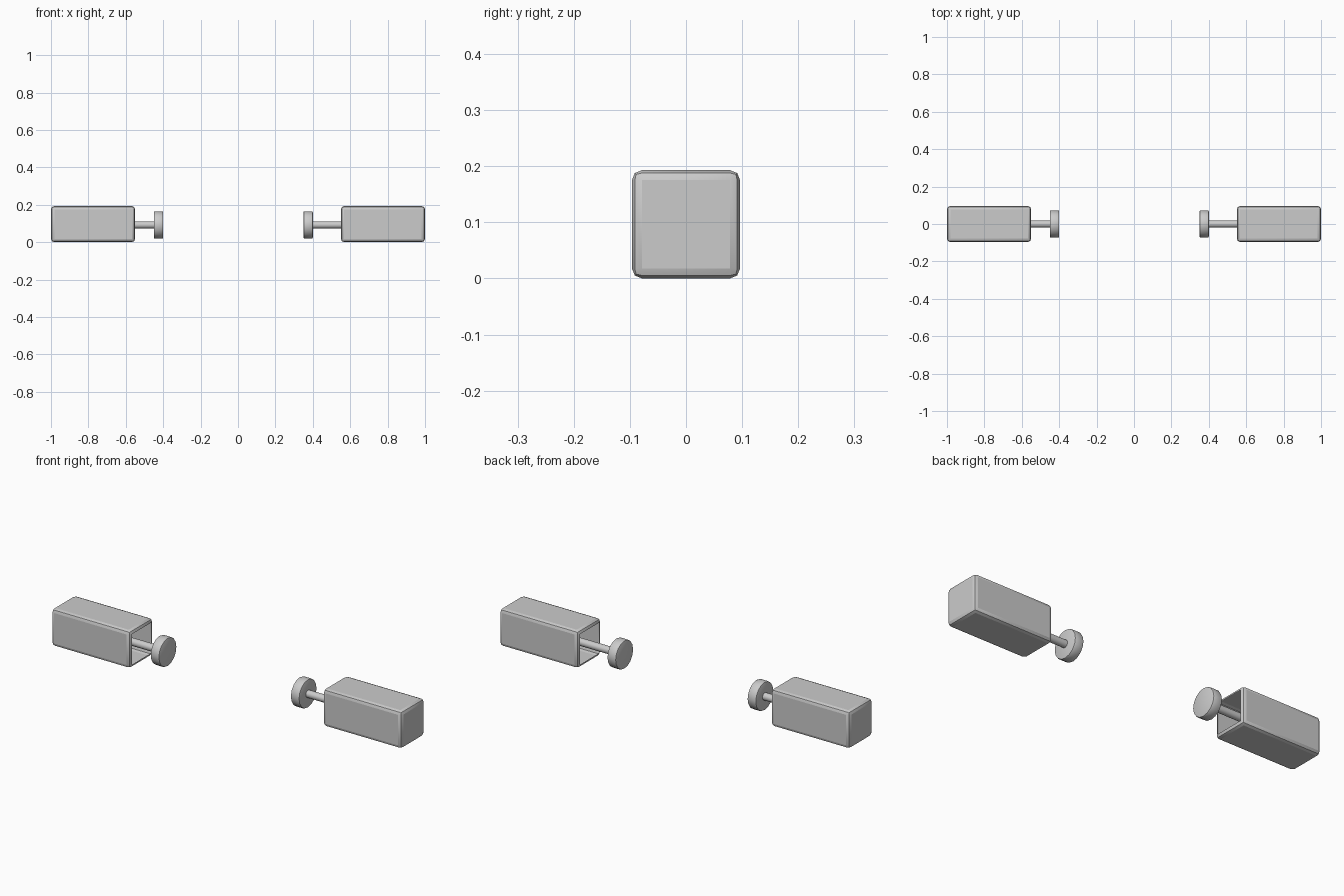
import bpy, bmesh, math
from mathutils import Matrix

if "Cube" in bpy.data.objects:
    bpy.data.objects.remove(bpy.data.objects["Cube"])

grey = bpy.data.materials.new("plain_grey")
grey.diffuse_color = (0.6, 0.6, 0.6, 1)
grey.use_nodes = True
grey.node_tree.nodes["Principled BSDF"].inputs["Base Color"].default_value = grey.diffuse_color
HALF, MID, AXIS_Z = 0.0965, 0.0965, 0.092


def finish(bm, name, smooth=30):
    bmesh.ops.recalc_face_normals(bm, faces=bm.faces)
    mesh = bpy.data.meshes.new(name)
    bm.to_mesh(mesh)
    bm.free()
    mesh.materials.append(grey)
    obj = bpy.data.objects.new(name, mesh)
    bpy.context.collection.objects.link(obj)
    bpy.ops.object.select_all(action='DESELECT')
    bpy.context.view_layer.objects.active = obj
    obj.select_set(True)
    bpy.ops.object.shade_smooth_by_angle(angle=math.radians(smooth))
    return obj


def housing(name, side, inner, outer):
    # rounded box, open towards the middle
    bm = bmesh.new()
    bmesh.ops.create_cube(bm, size=1)
    bmesh.ops.scale(bm, vec=(outer - inner, 2 * HALF, 2 * HALF), verts=bm.verts)
    bmesh.ops.translate(bm, vec=(side * (inner + outer) / 2, 0, MID), verts=bm.verts)
    bmesh.ops.bevel(bm, geom=bm.edges[:], offset=0.018, segments=2,
                    profile=0.5, affect='EDGES')
    bm.normal_update()
    mouth = [f for f in bm.faces if f.normal.x * side < -0.99]
    bmesh.ops.delete(bm, geom=mouth, context='FACES')
    finish(bm, name, 20)


def cylinder(name, side, inner, outer, radius, sides, bevel=0):
    # cylinder lying along x
    bm = bmesh.new()
    bmesh.ops.create_cone(bm, cap_ends=True, segments=sides, radius1=radius,
                          radius2=radius, depth=outer - inner,
                          matrix=Matrix.Translation((side * (inner + outer) / 2, 0, AXIS_Z))
                          @ Matrix.Rotation(math.pi / 2, 4, 'Y'))
    if bevel:
        rims = [e for e in bm.edges if any(len(f.verts) > 4 for f in e.link_faces)]
        bmesh.ops.bevel(bm, geom=rims, offset=bevel, segments=2,
                        profile=0.5, affect='EDGES')
    finish(bm, name)


# two spring buffers facing each other, the right one pushed further out
for label, side, tip in (("left", -1, 0.40), ("right", 1, 0.35)):
    housing(label + "_housing", side, 0.55, 1.0)
    cylinder(label + "_rod", side, tip + 0.045, 0.985, 0.019, 16)
    cylinder(label + "_disc", side, tip, tip + 0.05, 0.073, 16, 0.006)
